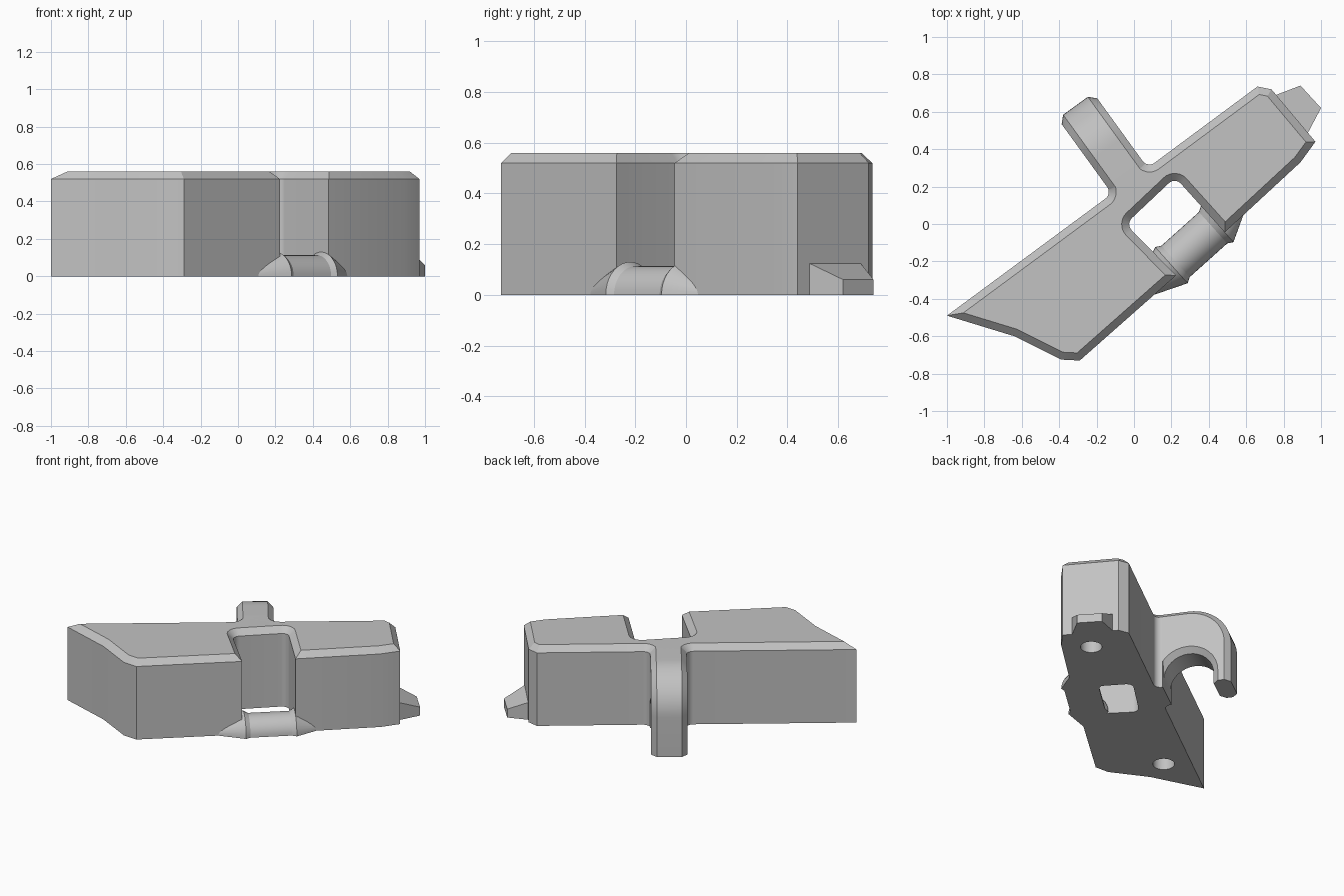
import bpy, bmesh, math
from mathutils import Vector, Matrix

cube = bpy.data.objects.get("Cube")
if cube:
    bpy.data.objects.remove(cube)

HEIGHT, CHAMFER = 0.56, 0.04
U, V = Vector((0.81, 0.587)), Vector((-0.587, 0.81))   # along and across the body

grey = bpy.data.materials.new("plain grey")
grey.use_nodes = True
grey.diffuse_color = (0.54, 0.54, 0.54, 1)
grey.node_tree.nodes["Principled BSDF"].inputs["Base Color"].default_value = grey.diffuse_color


def plan(u, v):
    return U * u + V * v


def finish(bm, name, smooth=True):
    bmesh.ops.recalc_face_normals(bm, faces=bm.faces)
    mesh = bpy.data.meshes.new(name)
    bm.to_mesh(mesh)
    bm.free()
    mesh.materials.append(grey)
    obj = bpy.data.objects.new(name, mesh)
    bpy.context.collection.objects.link(obj)
    bpy.ops.object.select_all(action="DESELECT")
    obj.select_set(True)
    bpy.context.view_layer.objects.active = obj
    if smooth:
        bpy.ops.object.shade_smooth_by_angle(angle=math.radians(25))


def prism(points, offset):
    """Closed solid from a ring of 3D points swept by an offset."""
    bm = bmesh.new()
    near = [bm.verts.new(p) for p in points]
    far = [bm.verts.new(v.co + offset) for v in near]
    bm.faces.new(near)
    bm.faces.new(far)
    for i in range(len(near)):
        bm.faces.new((near[i - 1], near[i], far[i], far[i - 1]))
    bmesh.ops.recalc_face_normals(bm, faces=bm.faces)
    return bm


def round_corners(corners, steps=6):
    """Corners are (point, radius); a radius above zero gives a fillet."""
    ring = []
    for i, (p, r) in enumerate(corners):
        if not r:
            ring.append(p)
            continue
        a = (corners[i - 1][0] - p).normalized()
        b = (corners[(i + 1) % len(corners)][0] - p).normalized()
        half = a.angle(b) / 2
        reach = r / math.tan(half)
        centre = p + (a + b).normalized() * (r / math.sin(half))
        start, end = p + a * reach - centre, p + b * reach - centre
        for k in range(steps + 1):
            ring.append(centre + start.lerp(end, k / steps).normalized() * r)
    return ring


def arc(cx, cz, r, start, end, steps):
    angles = [math.radians(start + (end - start) * k / steps) for k in range(steps + 1)]
    return [(cx + r * math.cos(a), cz + r * math.sin(a)) for a in angles]


# body: slanted slab with a notch in front and a filleted neck behind
HOOK_WIDTH, NECK = 0.235, 0.25
sharp = [(-1, -0.49), (-0.64, -0.6), (-0.39, -0.725), (-0.29, -0.73), (0.225, -0.275)]
notch = [(-0.045, 0), (0.22, 0.25)]
right = [(0.485, -0.045), (0.89, 0.33), (0.97, 0.44), (0.735, 0.72), (0.66, 0.735)]
corners = [(Vector(p), 0) for p in sharp]
corners += [(Vector(p), 0.045) for p in notch]
corners += [(Vector(p), 0) for p in right]
corners += [(plan(HOOK_WIDTH, 0.2), 0.045), (plan(HOOK_WIDTH, NECK), 0),
            (plan(0, NECK), 0), (plan(0, 0.2), 0.045)]
bm = prism([p.to_3d() for p in round_corners(corners)], Vector((0, 0, HEIGHT)))
neck_ends = (plan(HOOK_WIDTH, NECK), plan(0, NECK))


def at_neck_end(vert):
    return any((vert.co.xy - p).length < 0.001 for p in neck_ends)


rim = [e for e in bm.edges if all(v.co.z > HEIGHT - 0.001 for v in e.verts)
       and not all(at_neck_end(v) for v in e.verts)]
bmesh.ops.bevel(bm, geom=rim, offset=CHAMFER, segments=1, affect="EDGES")

# two blind screw holes in the underside
underside = [f for f in bm.faces if all(v.co.z < 0.001 for v in f.verts)]
outline = list(underside[0].edges)
bmesh.ops.delete(bm, geom=underside, context="FACES_ONLY")
for x, y in ((0.73, 0.44), (-0.6, -0.417)):
    circle = bmesh.ops.create_circle(bm, segments=32, radius=0.07,
                                     matrix=Matrix.Translation((x, y, 0)))["verts"]
    mouth = list({e for v in circle for e in v.link_edges})
    outline += mouth
    deep = bmesh.ops.extrude_edge_only(bm, edges=mouth)["geom"]
    for v in deep:
        if isinstance(v, bmesh.types.BMVert):
            v.co.z = 0.3
    ends = [e for e in deep if isinstance(e, bmesh.types.BMEdge)
            and all(v.co.z > 0.2 for v in e.verts)]
    bmesh.ops.edgeloop_fill(bm, edges=ends)
bmesh.ops.triangle_fill(bm, edges=outline, use_beauty=True, normal=(0, 0, -1))
finish(bm, "body")

# hook: arched arm reaching down to the ground behind
profile = [(0.1, 0), (NECK, 0)] + arc(0.415, 0.08, 0.165, 180, 0, 16)
profile += [(0.58, 0), (0.695, 0)] + arc(0.415, HEIGHT - 0.28, 0.28, 0, 90, 14) + [(0.1, HEIGHT)]
bm = prism([(*(V * v), z) for v, z in profile], (U * HOOK_WIDTH).to_3d())


def across(vert):
    return vert.co.xy.dot(V) / V.length_squared


edges = []
for e in bm.edges:
    a, b = e.verts
    in_profile = abs((a.co - b.co).xy.dot(U)) < 0.01
    ground = max(a.co.z, b.co.z) < 0.001
    root = max(across(a), across(b)) < 0.11
    if in_profile and not ground and not root:
        edges.append(e)
bmesh.ops.bevel(bm, geom=edges, offset=CHAMFER * 0.9, segments=1, affect="EDGES")
finish(bm, "hook")

# cross_bar: half-round bar closing the notch, flaring into the body
start, end = Vector((0.2, -0.22)), Vector((0.445, 0))
axis = end - start
span = axis.length
axis.normalize()
side = Vector((axis.y, -axis.x))
stations = [(-0.2, 0.045), (0, 0.13), (0.03, 0.113), (span - 0.03, 0.113),
            (span, 0.13), (span + 0.16, 0.045)]
bm = bmesh.new()
rings = []
for t, r in stations:
    centre = start + axis * t
    rings.append([bm.verts.new((*(centre + side * c), z)) for c, z in arc(0, 0, r, 0, 180, 18)])
for a, b in zip(rings, rings[1:]):
    for k in range(len(a)):
        n = (k + 1) % len(a)
        bm.faces.new((a[k], a[n], b[n], b[k]))
bm.faces.new(rings[0])
bm.faces.new(rings[-1])
finish(bm, "cross_bar")

# end_tab: low sloping tongue on the left end
tab = [(0.91, 0.45), (1, 0.62), (0.89, 0.74), (0.72, 0.675)]
bm = prism([(x, y, 0) for x, y in tab], Vector((0, 0, 0.06)))
for v in bm.verts:
    if v.co.z > 0.05 and v.co.x + v.co.y < 1.5:
        v.co.z = 0.142
finish(bm, "end_tab", False)
